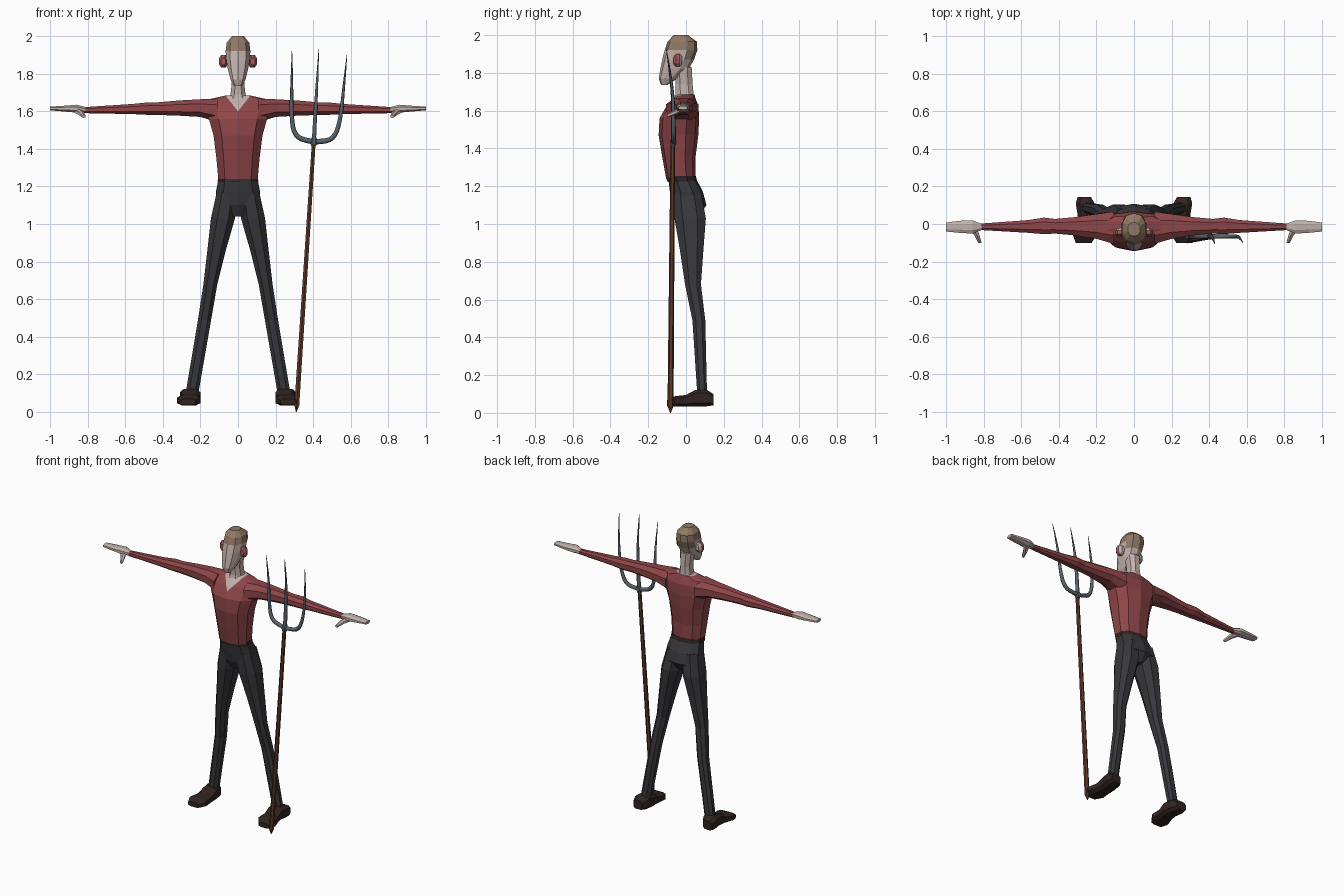
import bpy
import bmesh
from math import cos, sin, pi
from mathutils import Vector

default = bpy.data.objects.get("Cube")
if default:
    bpy.data.objects.remove(default, do_unlink=True)


def material(name, rgb):
    mat = bpy.data.materials.new(name)
    mat.use_nodes = True
    color = (*rgb, 1)
    mat.diffuse_color = color
    bsdf = next(n for n in mat.node_tree.nodes if n.type == 'BSDF_PRINCIPLED')
    bsdf.inputs["Base Color"].default_value = color
    bsdf.inputs["Roughness"].default_value = 0.8
    return mat


RED = material("red cloth", (.27, .06, .065))
DARK = material("charcoal cloth", (.04, .04, .046))
LEATHER = material("dark brown leather", (.03, .017, .015))
SKIN = material("pale skin", (.54, .43, .40))
HAIR = material("light brown hair", (.28, .19, .13))
FLUSH = material("flushed skin", (.38, .10, .105))
WOOD = material("brown wood", (.11, .042, .022))
STEEL = material("blue grey steel", (.10, .125, .15))


def loft(name, rings, sides, mats, axis='z', flip=1, square=.85, rule=None, cut=None):
    """Skin a closed body over rings of (position, a_min, a_max, b_min, b_max).
    The rings lie across the given axis; a and b are the other two, in xyz order."""
    bm = bmesh.new()
    angles = [(i + .5) * 2 * pi / sides for i in range(sides)]

    def soften(values):
        values = [abs(v) ** square * (1 if v > 0 else -1) for v in values]
        biggest = max(abs(v) for v in values)
        return [v / biggest for v in values]

    us, vs = soften([cos(t) for t in angles]), soften([sin(t) for t in angles])
    loops = []
    for pos, a0, a1, b0, b1 in rings:
        loop = []
        for u, v in zip(us, vs):
            a = (a0 + a1) / 2 + u * (a1 - a0) / 2
            b = (b0 + b1) / 2 + v * (b1 - b0) / 2
            x, y, z = {'x': (pos, a, b), 'y': (a, pos, b), 'z': (a, b, pos)}[axis]
            loop.append(bm.verts.new((x * flip, y, z)))
        loops.append(loop)
    for low, high in zip(loops, loops[1:]):
        for i in range(sides):
            j = (i + 1) % sides
            bm.faces.new((low[i], low[j], high[j], high[i]))
    bm.faces.new(loops[0])
    bm.faces.new(loops[-1])
    bmesh.ops.recalc_face_normals(bm, faces=bm.faces)
    if cut:
        cut(bm)
    if rule:
        for f in bm.faces:
            f.material_index = rule(f.calc_center_median(), f.normal)
    mesh = bpy.data.meshes.new(name)
    bm.to_mesh(mesh)
    bm.free()
    for mat in mats:
        mesh.materials.append(mat)
    obj = bpy.data.objects.new(name, mesh)
    bpy.context.collection.objects.link(obj)
    return obj


def upright(rows):
    """Rings centred on x = 0 from (z, half width, front y, back y)."""
    return [(z, -w, w, front, back) for z, w, front, back in rows]


def centred(rows):
    """Rings from (position, a centre, b centre, a radius, b radius)."""
    return [(p, a - ra, a + ra, b - rb, b + rb) for p, a, b, ra, rb in rows]


# Shirt with an open V neck cut into its front faces
V_TIP, V_SLOPE = 1.6, 1.25


def cut_neck(bm):
    for side in (1, -1):
        faces = [f for f in bm.faces if f.calc_center_median().y < 0
                 and f.calc_center_median().x * side > .001 and abs(f.normal.z) < .999]
        edges = {e for f in faces for e in f.edges}
        verts = {v for f in faces for v in f.verts}
        bmesh.ops.bisect_plane(bm, geom=faces + list(edges) + list(verts), dist=1e-5,
                               plane_co=(0, 0, V_TIP), plane_no=(-side * V_SLOPE, 0, 1))


loft("shirt", upright([
    (1.24, .105, -.105, .05), (1.35, .115, -.125, .05), (1.47, .13, -.145, .065),
    (1.56, .155, -.14, .07), (1.63, .175, -.1, .065), (1.665, .15, -.065, .05),
    (1.685, .06, -.05, .045)]), 10, [RED, SKIN], cut=cut_neck,
    rule=lambda c, n: int(c.y < 0 and c.z > V_TIP + V_SLOPE * abs(c.x)))

# Neck
loft("neck", upright([
    (1.65, .06, -.065, .045), (1.69, .04, -.055, .04), (1.74, .034, -.055, .035),
    (1.83, .042, -.06, .03)]), 8, [SKIN])

# Head, hair painted over the crown and the back
loft("head", upright([
    (1.735, .022, -.132, -.1), (1.77, .04, -.144, -.045), (1.82, .053, -.136, .015),
    (1.87, .062, -.126, .042), (1.92, .066, -.113, .06), (1.965, .06, -.098, .058),
    (2, .032, -.065, .01)]), 10, [SKIN, HAIR],
    rule=lambda c, n: int(c.z > 1.92 or c.z + 2 * c.y > 1.895))

# Hips and belt
loft("hips", upright([
    (1.04, .03, -.045, .07), (1.1, .115, -.072, .108), (1.17, .118, -.085, .09),
    (1.25, .102, -.095, .048)]), 10, [DARK])
loft("belt", upright([(1.225, .108, -.1, .06), (1.255, .107, -.106, .052)]), 10,
     [LEATHER, DARK], rule=lambda c, n: int(c.y < -.05 and abs(c.x) < .05))

for side, label in ((1, "left"), (-1, "right")):
    # Ear, reddened at the front
    loft(label + "_ear", centred([
        (-.066, .078, 1.865, .012, .018), (-.052, .078, 1.866, .023, .034),
        (-.034, .076, 1.866, .022, .034), (-.02, .07, 1.868, .012, .02)]),
        8, [SKIN, FLUSH], 'y', side, rule=lambda c, n: int(c.y < -.035 and n.y < .3))

    # Sleeve
    loft(label + "_sleeve", centred([
        (.11, -.02, 1.605, .085, .062), (.2, -.013, 1.617, .066, .047),
        (.32, -.012, 1.617, .048, .04), (.42, -.012, 1.614, .039, .034),
        (.48, -.01, 1.614, .044, .033), (.56, -.013, 1.612, .034, .027),
        (.82, -.015, 1.606, .017, .016)]), 8, [RED], 'x', side)

    # Hand and thumb
    loft(label + "_hand", centred([
        (.805, -.015, 1.607, .015, .014), (.86, -.016, 1.614, .035, .021),
        (.93, -.015, 1.614, .032, .015), (1, -.016, 1.615, .024, .01)]),
        8, [SKIN], 'x', side)
    loft(label + "_thumb", centred([
        (-.02, .862, 1.607, .025, .014), (-.06, .836, 1.59, .014, .014),
        (-.1, .82, 1.572, .009, .009)]), 6, [SKIN], 'y', side)

    # Trouser leg
    loft(label + "_leg", centred([
        (1.17, .058, .005, .055, .075), (1.03, .08, .022, .064, .083),
        (.86, .114, .03, .049, .062), (.68, .147, .037, .037, .042),
        (.49, .178, .068, .035, .034), (.11, .243, .085, .034, .026)]),
        8, [DARK], 'z', side)

    # Shoe
    loft(label + "_shoe", [
        (.145, .23, .3, .04, .1), (.11, .21, .31, .035, .122), (.05, .2, .3, .035, .122),
        (0, .205, .305, .035, .095), (-.06, .2, .325, .035, .088),
        (-.1, .225, .31, .037, .068)], 8, [LEATHER], 'y', side, square=.6)

# Fork handle with pointed end, and the metal collar
loft("fork_handle", centred([
    (0, .31, -.082, .002, .002), (.035, .313, -.082, .013, .016),
    (1.43, .403, -.07, .01, .012)]), 6, [WOOD])
loft("fork_collar", centred([
    (1.415, .402, -.068, .013, .013), (1.435, .404, -.067, .02, .016),
    (1.46, .405, -.066, .013, .012)]), 8, [STEEL])


def tine(name, points):
    """Tapered curve through control points of (x, z, radius factor)."""
    curve = bpy.data.curves.new(name, 'CURVE')
    curve.dimensions = '3D'
    curve.bevel_depth = .013
    curve.bevel_resolution = 1
    curve.resolution_u = 4
    curve.use_fill_caps = True
    spline = curve.splines.new('NURBS')
    spline.points.add(len(points) - 1)
    for p, (x, z, radius) in zip(spline.points, points):
        y = -.066 - .17 * max(0, z - 1.7)
        p.co = (x, y, z, 1)
        p.radius = radius
    spline.order_u = 3
    spline.use_endpoint_u = True
    curve.materials.append(STEEL)
    obj = bpy.data.objects.new(name, curve)
    bpy.context.collection.objects.link(obj)


# Fork tines
tine("outer_tines", [
    (.287, 1.92, .1), (.287, 1.75, .6), (.283, 1.58, .85), (.3, 1.465, 1), (.38, 1.44, 1.1),
    (.43, 1.437, 1.1), (.51, 1.45, 1), (.545, 1.55, .85), (.562, 1.72, .6), (.58, 1.9, .1)])
tine("middle_tine", [
    (.404, 1.44, 1), (.412, 1.6, .85), (.421, 1.76, .6), (.43, 1.93, .1)])
